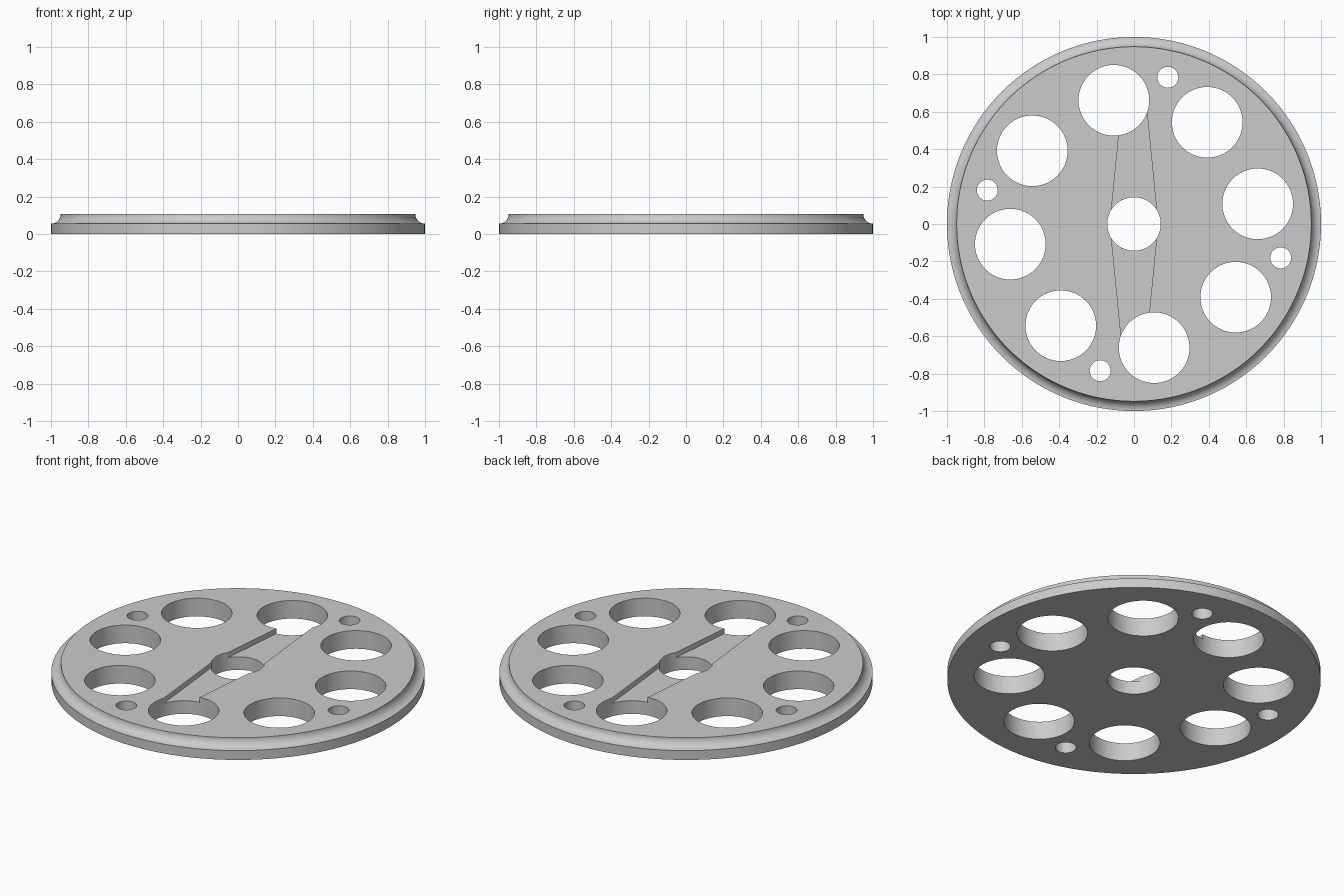
import bpy, bmesh
from math import sin, cos, pi, radians
from mathutils import Vector

cube = bpy.data.objects.get("Cube")
if cube:
    bpy.data.objects.remove(cube, do_unlink=True)

HEIGHT = 0.107
COVE = 0.052
SLOT_DEPTH = 0.03

grey = bpy.data.materials.new("light grey")
grey.use_nodes = True
colour = (0.6, 0.6, 0.6, 1)
grey.diffuse_color = colour
grey.node_tree.nodes["Principled BSDF"].inputs["Base Color"].default_value = colour


def make_object(name, bm):
    bmesh.ops.recalc_face_normals(bm, faces=bm.faces)
    mesh = bpy.data.meshes.new(name)
    bm.to_mesh(mesh)
    bm.free()
    mesh.materials.append(grey)
    obj = bpy.data.objects.new(name, mesh)
    bpy.context.collection.objects.link(obj)
    return obj


def ring(bm, radius, z, count):
    return [bm.verts.new((radius * cos(2 * pi * i / count),
                          radius * sin(2 * pi * i / count), z)) for i in range(count)]


def lathe(bm, profile, count):
    """Closed turned solid from (radius, height) pairs, bottom to top."""
    rings = [ring(bm, r, z, count) for r, z in profile]
    for low, high in zip(rings, rings[1:]):
        for i in range(count):
            j = (i + 1) % count
            bm.faces.new((low[i], low[j], high[j], high[i]))
    bm.faces.new(rings[0][::-1])
    bm.faces.new(rings[-1])


def add_hole(bm, distance, degrees, radius):
    a = radians(degrees)
    before = len(bm.verts)
    lathe(bm, [(radius, -0.1), (radius, 0.3)], 64)
    bm.verts.ensure_lookup_table()
    bmesh.ops.translate(bm, verts=bm.verts[before:],
                        vec=Vector((distance * cos(a), distance * sin(a), 0)))


# Disc: straight lower rim, concave cove, flat top
profile = [(1, 0)]
for i in range(11):
    t = pi / 2 * i / 10
    profile.append((1 - COVE * sin(t), HEIGHT - COVE * cos(t)))
bm = bmesh.new()
lathe(bm, profile, 160)
disc = make_object("wheel_disc", bm)

# Through holes: centre bore, eight large windows, four small bolt holes
bm = bmesh.new()
add_hole(bm, 0, 0, 0.143)
for k in range(8):
    add_hole(bm, 0.67, 9.25 + 45 * k, 0.189)
for k in range(4):
    add_hole(bm, 0.805, 77 + 90 * k, 0.056)
holes = make_object("hole_cutter", bm)

# Shallow tapered slot across the top, widest at the centre
outline = [(0.128, 0), (0.067, 0.62), (-0.067, 0.62),
           (-0.128, 0), (-0.067, -0.62), (0.067, -0.62)]
bm = bmesh.new()
base = bm.faces.new([bm.verts.new((x, y, HEIGHT - SLOT_DEPTH)) for x, y in outline])
extruded = bmesh.ops.extrude_face_region(bm, geom=[base])["geom"]
bmesh.ops.translate(bm, vec=(0, 0, 0.2),
                    verts=[v for v in extruded if isinstance(v, bmesh.types.BMVert)])
# keep the base cap so the cutter is a closed solid
if not base.is_valid or any(e.is_boundary for e in bm.edges):
    bmesh.ops.holes_fill(bm, edges=[e for e in bm.edges if e.is_boundary])
slot = make_object("slot_cutter", bm)

# Cut the disc and discard the cutters
bpy.context.view_layer.objects.active = disc
disc.select_set(True)
for cutter in (slot, holes):
    cutter.hide_render = True
    mod = disc.modifiers.new(cutter.name, "BOOLEAN")
    mod.operation = "DIFFERENCE"
    mod.solver = "EXACT"
    mod.object = cutter
    bpy.ops.object.modifier_apply(modifier=mod.name)
    bpy.data.objects.remove(cutter, do_unlink=True)

bpy.ops.object.shade_smooth_by_angle(angle=radians(30))
